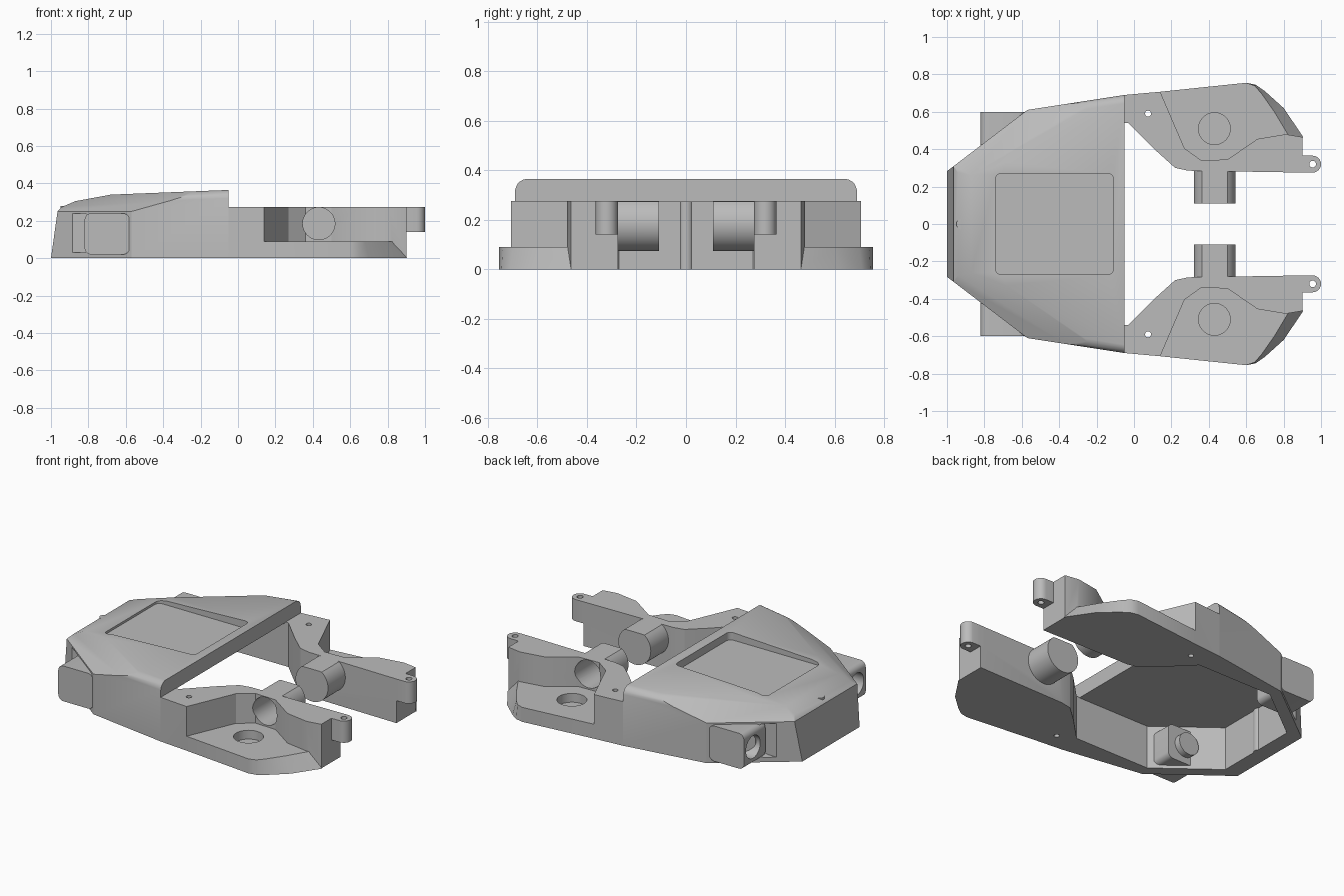
import bpy, bmesh, math
from mathutils import Vector

if "Cube" in bpy.data.objects:
    bpy.data.objects.remove(bpy.data.objects["Cube"])

grey = bpy.data.materials.new("plain grey")
grey.use_nodes = True
grey.diffuse_color = (0.5, 0.5, 0.5, 1)
grey.node_tree.nodes["Principled BSDF"].inputs["Base Color"].default_value = (0.5, 0.5, 0.5, 1)


def make(name, bm):
    bmesh.ops.recalc_face_normals(bm, faces=bm.faces)
    mesh = bpy.data.meshes.new(name)
    bm.to_mesh(mesh)
    bm.free()
    mesh.materials.append(grey)
    obj = bpy.data.objects.new(name, mesh)
    bpy.context.collection.objects.link(obj)
    return obj


def prism(name, pts, lo, hi, axis="z", end=None):
    """Extrude an outline along an axis, optionally to a second outline."""
    place = {"x": lambda u, v, w: (w, u, v),
             "y": lambda u, v, w: (u, w, v),
             "z": lambda u, v, w: (u, v, w)}[axis]
    bm = bmesh.new()
    a = [bm.verts.new(place(u, v, lo)) for u, v in pts]
    b = [bm.verts.new(place(u, v, hi)) for u, v in (end or pts)]
    bm.faces.new(a)
    bm.faces.new(b[::-1])
    for i in range(len(a)):
        j = (i + 1) % len(a)
        bm.faces.new((a[i], b[i], b[j], a[j]))
    return make(name, bm)


def circle(u, v, r, n=40):
    return [(u + r * math.cos(math.tau * i / n), v + r * math.sin(math.tau * i / n))
            for i in range(n)]


def rounded(u0, u1, v0, v1, r, n=6):
    pts = []
    corners = ((u1 - r, v1 - r), (u0 + r, v1 - r), (u0 + r, v0 + r), (u1 - r, v0 + r))
    for k, (u, v) in enumerate(corners):
        for i in range(n + 1):
            a = math.pi / 2 * (k + i / n)
            pts.append((u + r * math.cos(a), v + r * math.sin(a)))
    return pts


def activate(obj):
    bpy.ops.object.select_all(action="DESELECT")
    obj.select_set(True)
    bpy.context.view_layer.objects.active = obj


def combine(obj, tool, op="DIFFERENCE"):
    activate(obj)
    mod = obj.modifiers.new("combine", "BOOLEAN")
    mod.operation, mod.object, mod.solver = op, tool, "EXACT"
    bpy.ops.object.modifier_apply(modifier=mod.name)
    bpy.data.objects.remove(tool)


def finish(obj, mirror=False):
    activate(obj)
    if mirror:
        mod = obj.modifiers.new("mirror", "MIRROR")
        mod.use_axis = (False, True, False)
        mod.use_mirror_merge = False
        bpy.ops.object.modifier_apply(modifier=mod.name)
    bpy.ops.object.shade_smooth_by_angle(angle=math.radians(28))


def slice_off(bm, point, normal):
    bmesh.ops.bisect_plane(bm, geom=bm.verts[:] + bm.edges[:] + bm.faces[:],
                           plane_co=point, plane_no=normal, clear_outer=True)
    bmesh.ops.holes_fill(bm, edges=bm.edges[:], sides=0)


# Cover: a block trimmed by planes along its side profile
bm = bmesh.new()
bmesh.ops.create_cube(bm, size=2)
for v in bm.verts:
    v.co = (-1 if v.co.x < 0 else -0.05, v.co.y * 0.8, 0 if v.co.z < 0 else 0.5)
profile = [(-1, 0), (-0.965, 0.25), (-0.94, 0.275), (-0.87, 0.305), (-0.68, 0.34), (-0.05, 0.365)]
for (x0, z0), (x1, z1) in zip(profile, profile[1:]):
    slice_off(bm, (x0, 0, z0), (z0 - z1, 0, x1 - x0))
for s in (1, -1):
    side = Vector((-0.152, 0.988 * s, 0))
    diagonal = Vector((-0.606, 0.795 * s, 0))
    top = Vector((-0.04, 0, 1))
    rear = Vector((-0.05, 0.69 * s, 0.365))
    slice_off(bm, rear, side)
    slice_off(bm, (-0.57, 0.61 * s, 0), diagonal)
    # sloping shoulder over the nose corner
    slice_off(bm, (-0.57, 0.61 * s, 0.25), diagonal * 0.5 + Vector((0, 0, 0.866)))
    # rounded upper side edge
    for k in range(1, 6):
        a = math.radians(15 * k)
        n = side * math.cos(a) + top * math.sin(a)
        slice_off(bm, rear - 0.05 * (side + top) + 0.05 * n, n)
cover = make("cover_shell", bm)

# Open underside, shallow top pocket and side grooves
inner = [(-0.9, 0.27), (-0.55, 0.54), (0.1, 0.54)]
inner += [(x, -y) for x, y in reversed(inner)]
combine(cover, prism("cavity", inner, -0.1, 0.272))
combine(cover, prism("pocket", rounded(-0.74, -0.11, -0.27, 0.27, 0.03), 0.315, 0.6))
for s in (1, -1):
    combine(cover, prism("groove", rounded(-0.92, -0.79, 0.03, 0.24, 0.04), 0.37 * s, 0.8 * s, "y"))
finish(cover)

# Side housings with a bore facing the nose
housing = prism("side_housing", rounded(-0.82, -0.58, 0.02, 0.24, 0.035), 0.39, 0.6, "y")
combine(housing, prism("bore", circle(0.51, 0.13, 0.07), -0.9, -0.64, "x"))
finish(housing, True)
finish(prism("housing_boss", circle(-0.7, 0.13, 0.07), 0.35, 0.4, "y"), True)

# Hollow post inside the nose
post = prism("nose_post", circle(-0.92, 0, 0.03, 24), 0, 0.28)
combine(post, prism("post_bore", circle(-0.92, 0, 0.015, 20), -0.1, 0.1))
finish(post)

# Arms: tall inner wall, low outer plate, round socket and end lug
arm = prism("arm", [(-0.05, 0.54), (-0.03, 0.54), (0.12, 0.39), (0.22, 0.3), (0.29, 0.285),
                    (0.9, 0.275), (0.9, 0.465), (0.81, 0.48), (0.66, 0.455), (0.5, 0.345),
                    (0.36, 0.34), (0.27, 0.405), (0.14, 0.707), (-0.05, 0.69)], 0, 0.275)
start, stop = [(0.14, 0.707), (0.6, 0.755)], [(0.84, 0.4), (0.4, 0.3), (0.2, 0.4)]
low = start + [(0.65, 0.745), (0.7, 0.71), (0.8, 0.62), (0.905, 0.465)] + stop
high = start + [(0.645, 0.74), (0.68, 0.7), (0.75, 0.6), (0.84, 0.45)] + stop
combine(arm, prism("plate", low, 0, 0.09, end=high), "UNION")
pin = [(u, min(v, 0.275)) for u, v in circle(0.432, 0.185, 0.112, 48)]
combine(arm, prism("pin", pin, 0.11, 0.335, "y"), "UNION")
lug = [(0.88, 0.275), (0.96, 0.275)]
lug += [(0.955 + 0.045 * math.cos(a), 0.32 + 0.045 * math.sin(a))
        for a in (math.radians(15 * k) for k in range(-5, 7))]
lug += [(0.88, 0.365)]
combine(arm, prism("lug", lug, 0.14, 0.275), "UNION")
combine(arm, prism("socket", circle(0.432, 0.185, 0.086), 0.14, 0.6, "y"))
combine(arm, prism("round_pocket", circle(0.43, 0.51, 0.085), 0.035, 0.2))
combine(arm, prism("lug_hole", circle(0.955, 0.32, 0.018, 20), 0, 0.4))
combine(arm, prism("screw_hole", circle(0.075, 0.59, 0.016, 20), -0.1, 0.4))
finish(arm, True)
